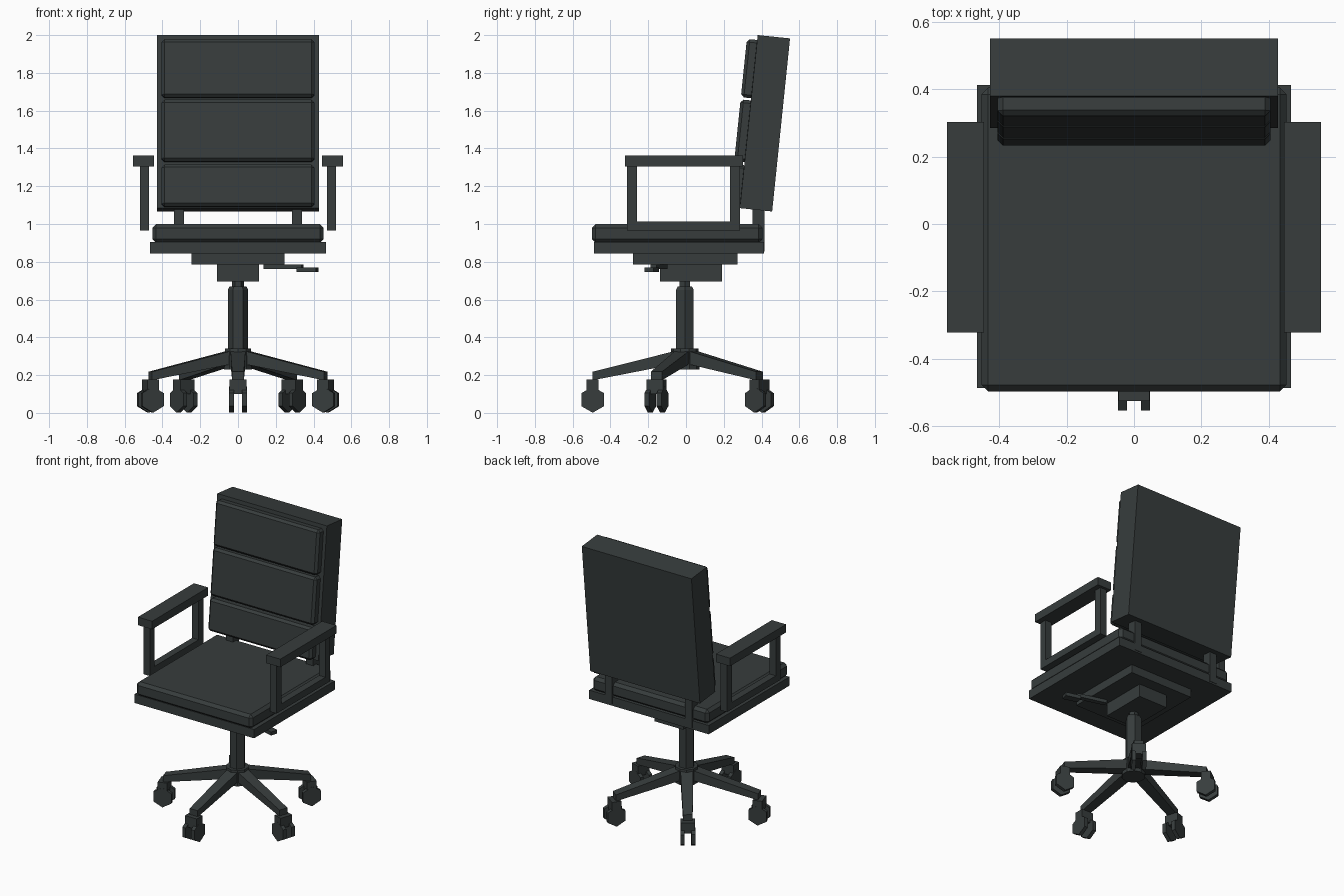
import bpy, bmesh, math
from mathutils import Matrix, Vector

if "Cube" in bpy.data.objects:
    bpy.data.objects.remove(bpy.data.objects["Cube"])

mat = bpy.data.materials.new("dark slate")
mat.diffuse_color = (0.038, 0.046, 0.046, 1)
mat.use_nodes = True
mat.node_tree.nodes["Principled BSDF"].inputs["Base Color"].default_value = mat.diffuse_color


def finish(name, bm, matrix=None):
    if matrix is not None:
        bm.transform(matrix)
    bmesh.ops.recalc_face_normals(bm, faces=bm.faces[:])
    me = bpy.data.meshes.new(name)
    bm.to_mesh(me)
    bm.free()
    me.materials.append(mat)
    ob = bpy.data.objects.new(name, me)
    bpy.context.collection.objects.link(ob)
    return ob


def box(name, x, y, z, bevel=0, matrix=None):
    """Box from (min, max) ranges, with an optional flat bevel."""
    bm = bmesh.new()
    bmesh.ops.create_cube(bm, size=1)
    for v in bm.verts:
        v.co = Vector([(r[0] + r[1]) / 2 + c * (r[1] - r[0])
                       for r, c in zip((x, y, z), v.co)])
    if bevel:
        bmesh.ops.bevel(bm, geom=bm.edges[:], offset=bevel, segments=1,
                        profile=0.5, affect='EDGES')
    return finish(name, bm, matrix)


def prism(name, sides, r1, r2, depth, matrix):
    bm = bmesh.new()
    bmesh.ops.create_cone(bm, cap_ends=True, segments=sides,
                          radius1=r1, radius2=r2, depth=depth)
    return finish(name, bm, matrix)


# Seat and mechanism under it
box("seat_cushion", (-.453, .453), (-.498, .405), (.90, 1.0), .02)
box("seat_base", (-.467, .467), (-.487, .413), (.843, .905))
box("under_plate", (-.247, .247), (-.28, .272), (.785, .845))
box("tilt_box", (-.112, .112), (-.137, .19), (.695, .79))

# Height lever
lever = Matrix.Translation((.14, -.115, 0)) @ Matrix.Rotation(math.radians(-16), 4, 'Z')
box("lever_arm", (0, .21), (-.017, .017), (.762, .786), 0, lever)
box("lever_handle", (.185, .29), (-.025, .025), (.745, .77), 0, lever)

# Reclined back with three pads
back = Matrix.Translation((0, .285, 1.084)) @ Matrix.Rotation(math.radians(-5.9), 4, 'X')
box("back_shell", (-.428, .428), (0, .172), (0, .921), 0, back)
for i, z in enumerate([(.005, .228), (.245, .573), (.585, .895)]):
    box(f"back_pad_{i + 1}", (-.405, .405), (-.055, .015), z, .016, back)

# Back supports and armrests, both sides
for side, s in (("left", -1), ("right", 1)):
    def span(a, b):
        return tuple(sorted((s * a, s * b)))
    box(f"back_support_{side}", span(.285, .34), (.352, .416), (.855, 1.12))
    box(f"arm_pad_{side}", span(.445, .556), (-.322, .303), (1.305, 1.362))
    box(f"arm_front_post_{side}", span(.47, .52), (-.312, -.26), (.965, 1.31))
    box(f"arm_rear_post_{side}", span(.47, .52), (.232, .285), (.965, 1.31))
    box(f"arm_lower_bar_{side}", span(.47, .52), (-.27, .24), (.965, 1.013))

# Gas column and hub
cy = -.006
prism("column_rod", 6, .032, .032, .10, Matrix.Translation((0, cy, .67)))
prism("column", 6, .054, .054, .35, Matrix.Translation((0, cy, .475)))
prism("column_collar", 6, .054, .044, .02, Matrix.Translation((0, cy, .66)))
prism("hub", 10, .077, .073, .11, Matrix.Translation((0, cy, .285)))

# Five legs with twin-wheel casters
R = .488
for i in range(5):
    m = Matrix.Translation((0, cy, 0)) @ Matrix.Rotation(math.radians(-90 + 72 * i), 4, 'Z')
    bm = bmesh.new()
    bmesh.ops.create_cube(bm, size=1)
    for v in bm.verts:
        if v.co.x < 0:
            v.co = Vector((.03, v.co.y * .08, .333 if v.co.z > 0 else .262))
        else:
            v.co = Vector((R, v.co.y * .062, .218 if v.co.z > 0 else .173))
    finish(f"leg_{i + 1}", bm, m)
    box(f"caster_fork_{i + 1}", (R - .032, R + .032), (-.046, .046), (.10, .176), 0, m)
    for w in (-1, 1):
        prism(f"caster_wheel_{i + 1}_{'a' if w < 0 else 'b'}", 6, .069, .069, .026,
              m @ Matrix.Translation((R, w * .034, .07))
              @ Matrix.Rotation(math.pi / 2, 4, 'X'))

# Wheel prisms: turn hexagons so that a corner points down
for ob in bpy.data.objects:
    if ob.name.startswith("caster_wheel"):
        low = min(v.co.z for v in ob.data.vertices)
        if low > .006:
            c = sum((v.co for v in ob.data.vertices), Vector()) / len(ob.data.vertices)
            axis = Vector((c.x, c.y - cy, 0)).cross(Vector((0, 0, 1)))
            k = int(ob.name.split("_")[2]) - 1
            a = math.radians(-90 + 72 * k)
            axis = Vector((-math.sin(a), math.cos(a), 0))
            ob.data.transform(Matrix.Translation(c) @ Matrix.Rotation(math.pi / 6, 4, axis)
                              @ Matrix.Translation(-c))

# Column hexagons: corners point to the sides
for ob in bpy.data.objects:
    if ob.name.startswith("column"):
        xs = max(v.co.x for v in ob.data.vertices)
        ys = max(v.co.y - cy for v in ob.data.vertices)
        if ys > xs:
            t = Matrix.Translation((0, cy, 0))
            ob.data.transform(t @ Matrix.Rotation(math.pi / 6, 4, 'Z') @ t.inverted())
